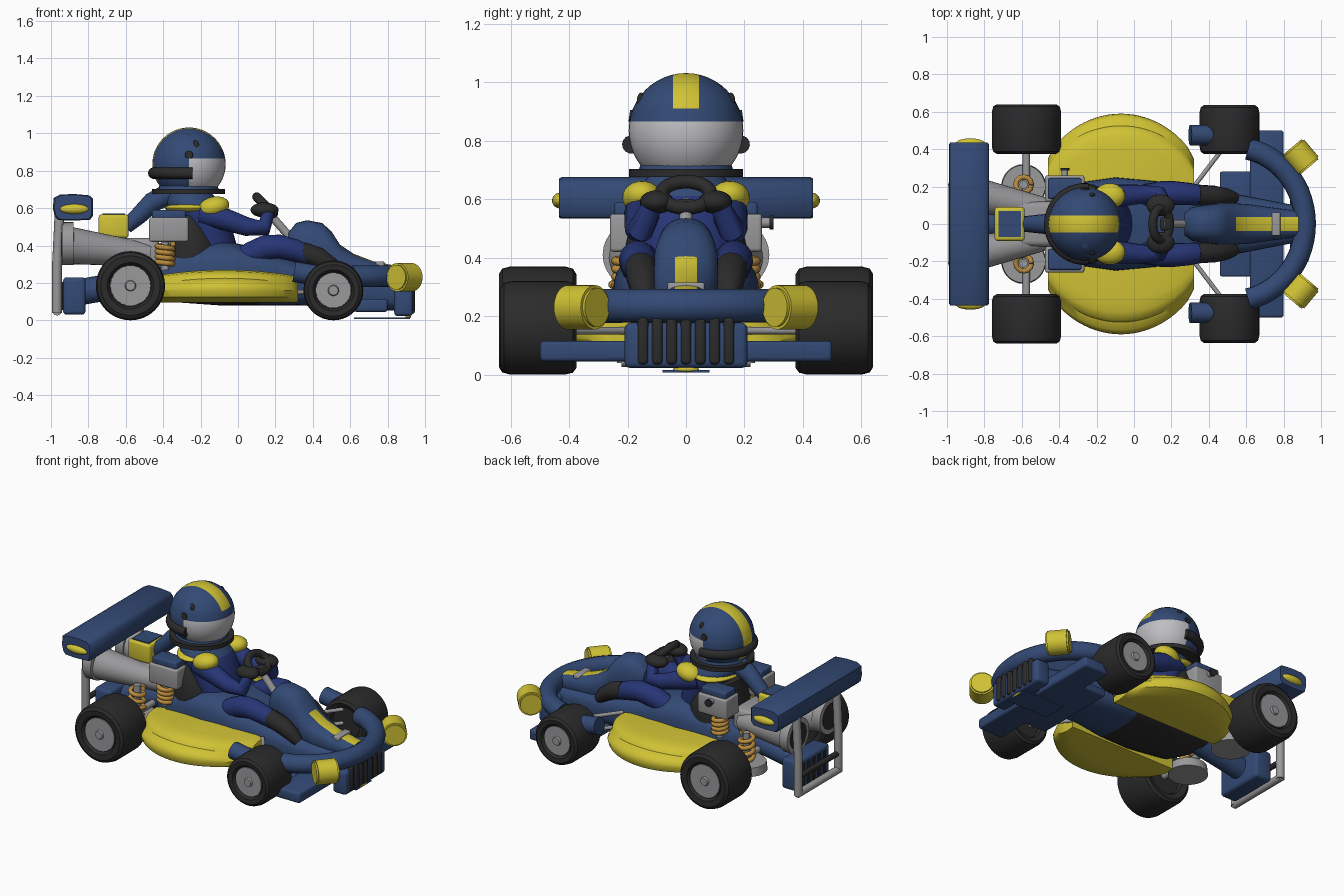
import bpy, bmesh, math
from math import sin, cos, pi
from mathutils import Vector, Matrix

if "Cube" in bpy.data.objects:
    bpy.data.objects.remove(bpy.data.objects["Cube"])


def material(name, *rgb):
    m = bpy.data.materials.new(name)
    m.use_nodes = True
    m.diffuse_color = (*rgb, 1)
    m.node_tree.nodes["Principled BSDF"].inputs["Base Color"].default_value = (*rgb, 1)
    return m


BLUE = material("body blue", .033, .068, .178)
YELLOW = material("yellow", .63, .54, .035)
BLACK = material("rubber black", .024, .024, .025)
GREY = material("metal grey", .32, .32, .33)
SUIT = material("suit navy", .02, .036, .18)
VISOR = material("visor light grey", .52, .52, .54)
GOLD = material("spring gold", .5, .27, .05)
SIDES = (("left", 1), ("right", -1))


def finish(name, bm, *mats, rule=None):
    bmesh.ops.recalc_face_normals(bm, faces=bm.faces)
    bm.normal_update()
    if rule:
        for f in bm.faces:
            f.material_index = rule(f.calc_center_median(), f.normal)
    me = bpy.data.meshes.new(name)
    bm.to_mesh(me)
    bm.free()
    for m in mats:
        me.materials.append(m)
    me.shade_smooth()
    me.set_sharp_from_angle(angle=math.radians(38))
    ob = bpy.data.objects.new(name, me)
    bpy.context.collection.objects.link(ob)
    return ob


def cut(bm, co, no):
    bmesh.ops.bisect_plane(bm, geom=bm.verts[:] + bm.edges[:] + bm.faces[:], plane_co=co, plane_no=no)


def box(name, c, s, mat, bevel=.012):
    bm = bmesh.new()
    bmesh.ops.create_cube(bm, size=1)
    bm.transform(Matrix.Diagonal((*s, 1)))
    if bevel:
        bmesh.ops.bevel(bm, geom=bm.edges[:], offset=bevel, segments=3, affect="EDGES", profile=.5)
    bm.transform(Matrix.Translation(c))
    return finish(name, bm, mat)


def ball(name, c, r, mat, tilt=0):
    bm = bmesh.new()
    bmesh.ops.create_uvsphere(bm, u_segments=24, v_segments=14, radius=1)
    bm.transform(Matrix.Translation(c) @ Matrix.Rotation(tilt, 4, "Y") @ Matrix.Diagonal((*r, 1)))
    return finish(name, bm, mat)


def rod(name, a, b, r1, mat, r2=None, n=20):
    a, b = Vector(a), Vector(b)
    bm = bmesh.new()
    bmesh.ops.create_cone(bm, cap_ends=True, segments=n, radius1=r1, radius2=r1 if r2 is None else r2,
                          depth=(b - a).length)
    bm.transform(Matrix.Translation((a + b) / 2) @ (b - a).to_track_quat("Z", "Y").to_matrix().to_4x4())
    return finish(name, bm, mat)


def loft(name, rings, *mats, rule=None, closed=False, cuts=()):
    bm = bmesh.new()
    vs = [[bm.verts.new(p) for p in ring] for ring in rings]
    for a, b in list(zip(vs, vs[1:])) + ([(vs[-1], vs[0])] if closed else []):
        for i in range(len(a)):
            j = (i + 1) % len(a)
            bm.faces.new((a[i], a[j], b[j], b[i]))
    if not closed:
        bm.faces.new(vs[0])
        bm.faces.new(vs[-1])
    for co, no in cuts:
        cut(bm, co, no)
    return finish(name, bm, *mats, rule=rule)


def tube(name, pts, r, mat, closed=False):
    # Round tube through points; r is a number or one radius per point
    pts = [Vector(p) for p in pts]
    rs = r if isinstance(r, list) else [r] * len(pts)
    rings, n, side = [], len(pts), None
    for i, p in enumerate(pts):
        prv = pts[i - 1] if i or closed else p
        nxt = pts[(i + 1) % n] if i < n - 1 or closed else p
        t = (nxt - prv).normalized()
        side = side or t.orthogonal()
        side = (side - t * side.dot(t)).normalized()
        up = t.cross(side)
        rings.append([p + rs[i] * (side * cos(k * pi / 7) + up * sin(k * pi / 7)) for k in range(14)])
    return loft(name, rings, mat, closed=closed)


def ovals(sections, power, n=32):
    # Rounded cross-sections along x from (x, half width, bottom, top)
    def p(v):
        return math.copysign(abs(v) ** power, v)
    return [[(x, w * p(cos(2 * pi * k / n)), (lo + hi) / 2 + (hi - lo) / 2 * p(sin(2 * pi * k / n)))
             for k in range(n)] for x, w, lo, hi in sections]


def stack(sections):
    # Upright elliptical rings from (z, centre x, x radius, y radius)
    return [[(cx + rx * cos(k * pi / 14), ry * sin(k * pi / 14), z) for k in range(28)] for z, cx, rx, ry in sections]


# Main tub, with a dark tray beneath the seat
loft("body_tub", ovals([(-.5, .13, .16, .3), (-.38, .21, .1, .37), (-.1, .25, .08, .43), (.12, .23, .08, .385),
                        (.32, .18, .08, .31), (.55, .16, .07, .26), (.86, .1, .05, .22)], .65),
     BLUE, BLACK, rule=lambda c, n: int(c.x < .15 and n.z < -.4))

# Nose fairing with a yellow stripe
loft("nose_fairing", ovals([(.27, .06, .32, .47), (.31, .09, .3, .52), (.37, .1, .28, .535), (.45, .11, .22, .52),
                            (.5, .11, .2, .475), (.545, .11, .19, .405), (.62, .105, .18, .355), (.72, .09, .18, .317),
                            (.88, .07, .18, .285)], .85),
     BLUE, YELLOW, cuts=[((0, y, 0), (0, 1, 0)) for y in (-.038, .038)],
     rule=lambda c, n: int(abs(c.y) < .038 and c.x > .55 and n.z > .3))
box("plate_holder", (.76, 0, .3), (.045, .125, .03), GREY, .006)

# Front bumper, floor, grille and spoiler
tube("front_bumper", [(.53 + .385 * cos(a), .41 * sin(a), .235) for a in
                      [math.radians(-78 + 6 * i) for i in range(27)]], .058, BLUE)
box("front_floor", (.63, 0, .075), (.34, .56, .05), BLUE, .01)
box("front_spoiler", (.71, 0, .08), (.18, 1, .07), BLUE, .015)
box("grille_housing", (.885, 0, .1), (.1, .42, .155), BLUE, .02)
for i in range(-3, 4):
    box(f"grille_slat_{i + 4}", (.93, i * .049, .115), (.03, .036, .16), BLACK, .012)
box("splitter", (.77, 0, .012), (.3, .16, .008), BLUE, 0)
ball("splitter_tip", (.91, 0, .018), (.015, .045, .01), YELLOW)

for side, s in SIDES:
    # Bumper end rollers, lying along the curve of the bumper
    mid, along = Vector((.89, s * .357, .23)), Vector((-sin(.7), s * cos(.7), 0))
    rod(side + "_bumper_end", mid - along * .06, mid + along * .06, .076, YELLOW, n=32)
    rod(side + "_bumper_end_rim", mid - along * .07, mid + along * .07, .066, YELLOW, n=32)

    # Side pods with a crease along the outer flank
    rings = []
    for i in range(25):
        u = -1 + i / 12
        out = .35 + .24 * max(0, 1 - u * u) ** .75
        top = .235 + .035 * (1 - u * u)
        rings.append([(-.07 + .39 * u, s * y, z) for y, z in
                      ((.19, .1), (.19, top), (out * .68, top), (out * .8, top - .008), (out * .87, top - .025),
                       (out * .89, top - .045), (out * .96, top - .06), (out * .99, top - .08), (out, .16),
                       (out * .97, .125), (out * .86, .105), (out * .7, .095))])
    loft(side + "_side_pod", rings, YELLOW)

    # Wheels: turned tyre, rim and cap
    for pos, x, r, y0, y1, rim in (("rear", -.575, .185, .375, .64, .112), ("front", .51, .16, .375, .635, .098)):
        prof = [(.03, y0 + .03), (rim, y0 + .03), (rim + .01, y0 + .012), (r * .86, y0), (r * .96, y0 + .012),
                (r, y0 + .04), (r, y1 - .04), (r * .96, y1 - .012), (r * .86, y1), (rim + .012, y1 - .004),
                (rim, y1 - .02), (.03, y1 - .025)]
        loft(f"{side}_{pos}_tyre", [[(x + q * cos(k * pi / 20), s * y, r + q * sin(k * pi / 20)) for k in range(40)]
                                    for q, y in prof], BLACK)
        rod(f"{side}_{pos}_rim", (x, s * (y1 - .06), r), (x, s * (y1 - .016), r), rim, GREY, rim * .95, 32)
        rod(f"{side}_{pos}_hub", (x, s * (y1 - .03), r), (x, s * (y1 - .004), r), .035, GREY, .025)
    rod(side + "_rear_axle", (-.575, 0, .185), (-.575, s * .41, .185), .02, GREY)

    # Front suspension and brake duct
    for z in (.15, .24):
        rod(f"{side}_front_arm_{int(z * 100)}", (.48, s * .41, z), (.32, s * .2, z), .012, GREY)
    rod(side + "_brake_duct", (.3, s * .475, .26), (.42, s * .475, .24), .055, BLUE)

    # Coil springs with their dampers and mounts
    for pos, x, y, z0, z1 in (("rear", -.59, .21, .17, .34), ("mid", -.39, .2, .3, .41)):
        tube(f"{side}_{pos}_spring", [(x + .042 * cos(a), s * (y + .042 * sin(a)), z0 + (z1 - z0) * a / (8 * pi))
                                      for a in [i * pi / 6 for i in range(49)]], .014, GOLD)
        rod(f"{side}_{pos}_damper", (x, s * y, z0 - .03), (x, s * y, z1 + .015), .022, GREY)
    rod(side + "_spring_mount", (-.59, s * .2, .11), (-.59, s * .2, .165), .12, GREY, .115, 32)

    # Exhausts with dark outlets
    rod(side + "_exhaust", (-.48, s * .08, .35), (-.9, s * .165, .4), .062, GREY, .1, 28)
    rod(side + "_exhaust_lip", (-.88, s * .17, .41), (-.94, s * .17, .41), .115, GREY, .115, 28)
    rod(side + "_exhaust_outlet", (-.93, s * .17, .41), (-.944, s * .17, .41), .085, BLACK, .085, 28)

    # Engine boxes with blue lids
    box(side + "_engine_box", (-.37, s * .19, .485), (.21, .14, .13), GREY, .012)
    box(side + "_engine_lid", (-.37, s * .19, .565), (.18, .11, .05), BLUE, .01)

    # Rear frame posts and wing end lamps
    tube(side + "_wing_post", [(-.968, s * .21, .04), (-.968, s * .21, .3), (-.955, s * .21, .56)], .026, GREY)
    ball(side + "_wing_lamp", (-.875, s * .43, .595), (.078, .028, .027), YELLOW)

rod("engine_valve", (-.37, .25, .52), (-.37, .29, .52), .018, GREY)
rod("engine_valve_cap", (-.37, .285, .52), (-.37, .3, .52), .024, BLACK)

# Rear wing as a thick airfoil
wing = [(-.98, .555), (-.99, .6), (-.985, .655), (-.95, .673), (-.87, .675), (-.795, .668), (-.775, .65),
        (-.775, .56), (-.79, .538), (-.88, .533), (-.96, .536)]
loft("rear_wing", [[(-.885 + (x + .885) * k, y, .605 + (z - .605) * k) for x, z in wing]
                   for y, k in ((-.435, .93), (-.425, 1), (.425, 1), (.435, .93))], BLUE)
tube("rear_frame_bar", [(-.968, -.22, .05), (-.968, .22, .05)], .024, GREY)
tube("rear_frame_rail", [(-.968, -.21, .16), (-.968, .21, .16)], .018, BLACK)
box("rear_diffuser", (-.875, 0, .13), (.12, .34, .2), BLUE, .02)
for i in range(-2, 3):
    box(f"diffuser_slat_{i + 3}", (-.934, i * .055, .13), (.014, .028, .15), BLACK, .004)
rod("rear_spine", (-.45, 0, .22), (-.85, 0, .15), .07, BLUE)
box("engine_block", (-.55, 0, .36), (.26, .24, .16), GREY, .03)

# Air box and intake pipe
box("air_box", (-.665, 0, .503), (.16, .18, .125), YELLOW, .015)
box("air_box_lid", (-.665, 0, .567), (.12, .14, .009), BLUE, 0)
tube("intake_pipe", [(-.6, 0, .5), (-.53, 0, .56), (-.46, 0, .63), (-.36, 0, .68)], [.04, .048, .055, .06], BLUE)

# Seat
loft("seat", stack([(.3, -.25, .18, .21), (.4, -.25, .165, .215), (.47, -.26, .14, .2), (.56, -.27, .11, .16)]), BLACK)

# Driver torso with blue yoke, collar and neck
loft("driver_torso", stack([(.34, -.12, .13, .16), (.45, -.15, .13, .17), (.55, -.19, .14, .18), (.61, -.23, .15, .175),
                            (.65, -.25, .135, .15), (.69, -.26, .11, .12)]),
     SUIT, BLUE, rule=lambda c, n: int(c.z > .61))
ball("chest_panel", (-.25, 0, .6), (.14, .2, .035), YELLOW)
rod("neck_ring", (-.265, 0, .69), (-.265, 0, .735), .165, BLUE, .15, 32)
rod("collar", (-.265, 0, .675), (-.265, 0, .703), .195, BLACK, .195, 36)

# Helmet with visor and stripe cut into its shell
HX, HZ = -.262, .835
bm = bmesh.new()
bmesh.ops.create_uvsphere(bm, u_segments=40, v_segments=24, radius=.196)
bm.transform(Matrix.Translation((HX, 0, HZ)))
for co, no in (((0, .045, 0), (0, 1, 0)), ((0, -.045, 0), (0, 1, 0)), ((HX, 0, 0), (1, 0, 0)),
               ((0, 0, .865), (0, 0, 1)), ((0, 0, .91), (0, 0, 1))):
    cut(bm, co, no)


def helmet_colour(c, n):
    if c.x > HX and c.z < .865:
        return 1
    return 2 if abs(c.y) < .045 and (c.z > .91 or c.x < HX) else 0


finish("helmet", bm, BLUE, VISOR, YELLOW, rule=helmet_colour)
tube("helmet_roll", [(HX + .188 * cos(a), .188 * sin(a), .787) for a in
                     [pi / 2 - .1 + i * (pi + .2) / 20 for i in range(21)]], .031, BLACK)

for side, s in SIDES:
    # Helmet details
    rod(side + "_visor_pivot", (HX, s * .16, .88), (HX, s * .194, .885), .03, BLACK, .02)
    ball(side + "_helmet_vent", (HX + .04, s * .154, .935), (.015, .014, .03), BLACK, tilt=-.3)
    # Arms
    ball(side + "_shoulder_pad", (-.13, s * .15, .605), (.085, .068, .055), YELLOW, tilt=-.25)
    tube(side + "_arm", [(-.2, s * .135, .57), (-.1, s * .15, .55), (.05, s * .16, .5), (.14, s * .155, .495),
                         (.16, s * .12, .57)], [.06, .062, .05, .045, .035], SUIT)
    ball(side + "_glove", (.142, s * .1, .59), (.075, .058, .04), BLACK)
    # Legs and boots
    tube(side + "_leg", [(-.04, s * .13, .3), (.07, s * .15, .355), (.15, s * .162, .39), (.22, s * .165, .395),
                         (.3, s * .16, .375), (.38, s * .15, .345)], [.05, .065, .068, .064, .06, .052], SUIT)
    tube(side + "_boot", [(.34, s * .155, .365), (.43, s * .15, .335), (.5, s * .145, .29), (.54, s * .14, .25)],
         [.056, .055, .045, .03], BLACK)

# Steering wheel and column
tube("steering_wheel", [(.145 - .045 * sin(a), .085 * cos(a), .615 + .045 * sin(a)) for a in
                        [i * pi / 12 for i in range(24)]], .024, BLACK, closed=True)
rod("steering_column", (.15, 0, .59), (.3, 0, .42), .022, GREY)
box("dash_hub", (.17, 0, .58), (.06, .07, .04), BLACK, .012)
